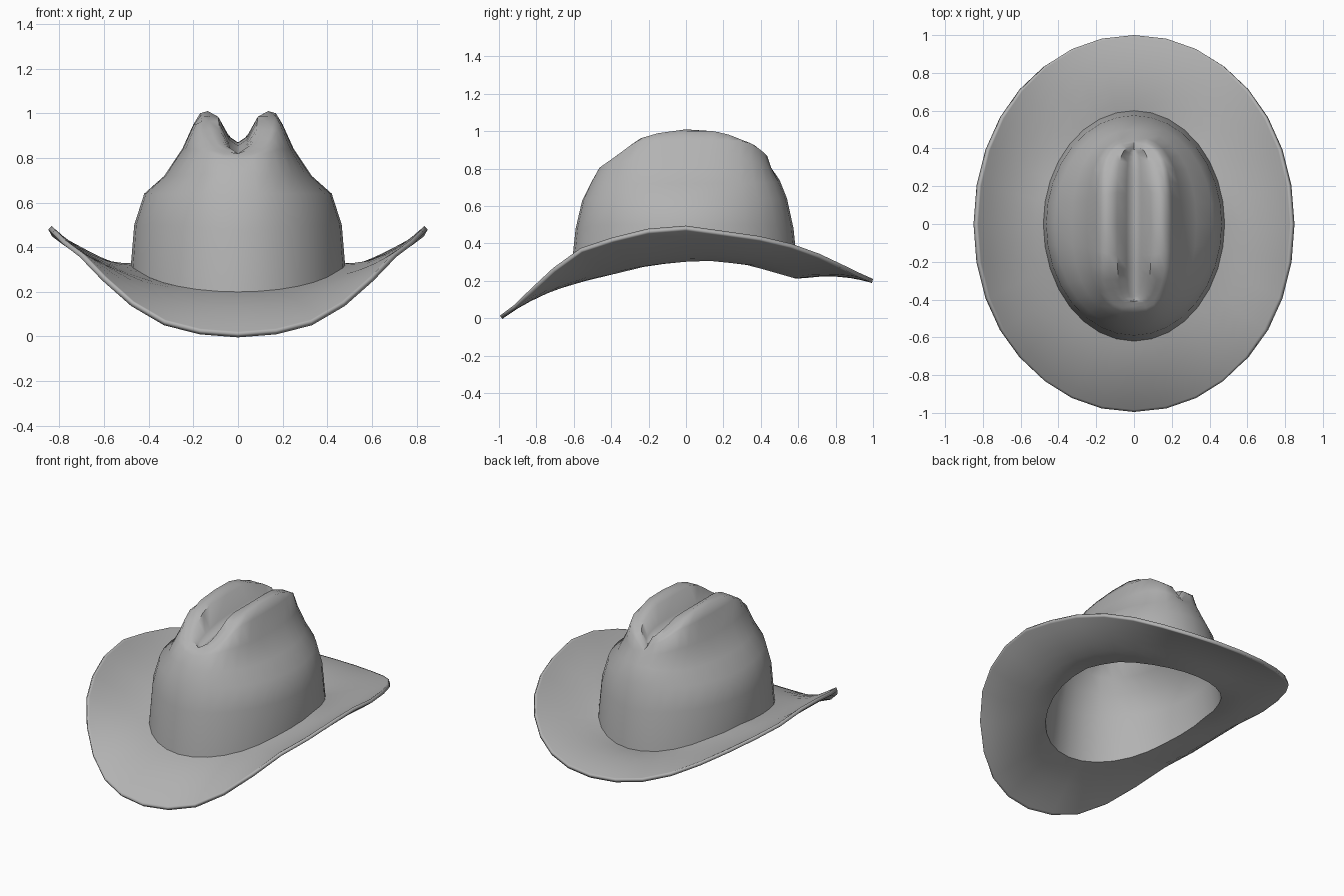
import bpy, bmesh, math

SEGMENTS = 32

if "Cube" in bpy.data.objects:
    bpy.data.objects.remove(bpy.data.objects["Cube"])

felt = bpy.data.materials.new("grey felt")
felt.use_nodes = True
felt.diffuse_color = (0.45, 0.45, 0.45, 1)
felt.node_tree.nodes["Principled BSDF"].inputs["Base Color"].default_value = (0.45, 0.45, 0.45, 1)


def lerp_profile(points, v):
    """Height at v along a list of (position, height) points."""
    if v <= points[0][0]:
        return points[0][1]
    for (a, za), (b, zb) in zip(points, points[1:]):
        if v <= b:
            return za + (zb - za) * (v - a) / (b - a)
    return points[-1][1]


# Lengthwise profiles: brim edge, brim root, crown outline and top crease
EDGE = [(-1, 0.01), (-0.9, 0.085), (-0.75, 0.24), (-0.55, 0.385), (-0.25, 0.475), (0, 0.495),
        (0.39, 0.44), (0.6, 0.39), (0.75, 0.33), (0.9, 0.255), (1, 0.21)]
ROOT = [(-0.62, 0.2), (-0.45, 0.24), (-0.2, 0.3), (0.1, 0.33), (0.35, 0.3), (0.6, 0.23)]
OUTLINE = [(-0.56, 0.62), (-0.47, 0.8), (-0.37, 0.87), (-0.25, 0.96), (-0.08, 1.01), (0.1, 1.01),
           (0.22, 0.985), (0.36, 0.93), (0.45, 0.86), (0.53, 0.7)]
CREASE = [(-0.4, 0.81), (-0.15, 0.86), (0.1, 0.875), (0.3, 0.865), (0.4, 0.84)]


def oval(width, front, back, power=1.0):
    """Egg-shaped ring of (x, y); a power below 1 squares it off."""
    ring = []
    for i in range(SEGMENTS):
        a = 2 * math.pi * i / SEGMENTS
        c, s = math.cos(a), math.sin(a)
        x = math.copysign(abs(c) ** power, c) * width
        y = math.copysign(abs(s) ** power, s) * (back if s > 0 else front)
        ring.append((x, y))
    return ring


rings = []
root = oval(0.48, 0.62, 0.6)
edge = oval(0.835, 0.995, 1.0, 0.97)

# Brim, from the curled edge in to the crown
for t in (1, 0.97, 0.85, 0.7, 0.5, 0.3, 0.12):
    ring = []
    for (x0, y0), (x1, y1) in zip(root, edge):
        z0, z1 = lerp_profile(ROOT, y0), lerp_profile(EDGE, y1)
        side = (x1 / 0.835) ** 2
        bow = 4 * t * (1 - t) * (0.025 - 0.065 * side)
        ring.append((x0 + (x1 - x0) * t, y0 + (y1 - y0) * t, z0 + (z1 - z0) * t + bow))
    rings.append(ring)
rings.append([(x, y, lerp_profile(ROOT, y)) for x, y in root])

# Crown wall and ridges: width, front, back, squareness, height at sides, height at ends
LEVELS = [(0.465, 0.59, 0.575, 1, 0.5, 0.48),
          (0.42, 0.555, 0.54, 0.98, 0.64, 0.64),
          (0.33, 0.51, 0.5, 0.9, 0.72, 0.74),
          (0.25, 0.47, 0.46, 0.8, 0.84, 0.79),
          (0.2, 0.45, 0.44, 0.7, 0.95, 0.81),
          (0.17, 0.435, 0.425, 0.65, 1.0, 0.82),
          (0.135, 0.42, 0.415, 0.6, 1.01, 0.82),
          (0.09, 0.41, 0.405, 0.55, 0.985, 0.82)]
for width, front, back, power, z_side, z_end in LEVELS:
    ring = []
    for x, y in oval(width, front, back, power):
        blend = min(1, abs(x) / width * 1.3)
        z = z_end + (z_side - z_end) * blend
        ring.append((x, y, min(z, lerp_profile(OUTLINE, y))))
    rings.append(ring)

# Crease down the middle of the top
for width, lift in ((0.04, 0.025), (0.004, 0)):
    ring = []
    for x, y in oval(width, 0.4, 0.395, 0.55):
        ring.append((x, y, lerp_profile(CREASE, y) + lift * min(1, abs(x) / width)))
    rings.append(ring)

# Skin the rings into one shell
bm = bmesh.new()
loops = [[bm.verts.new(p) for p in ring] for ring in rings]
for outer, inner in zip(loops, loops[1:]):
    for i in range(SEGMENTS):
        j = (i + 1) % SEGMENTS
        bm.faces.new((outer[i], outer[j], inner[j], inner[i]))
# Close the crease with a strip of quads between its two sides
last, half = loops[-1], SEGMENTS // 2
quarter = SEGMENTS // 4
for k in range(-quarter, quarter):
    a, b = last[k % SEGMENTS], last[(k + 1) % SEGMENTS]
    c, d = last[(half - k - 1) % SEGMENTS], last[(half - k) % SEGMENTS]
    corners = list(dict.fromkeys((a, b, c, d)))
    if len(corners) > 2:
        bm.faces.new(corners)

mesh = bpy.data.meshes.new("hat")
bm.to_mesh(mesh)
bm.free()
mesh.materials.append(felt)
hat = bpy.data.objects.new("hat", mesh)
bpy.context.collection.objects.link(hat)

# Felt thickness on the inside
shell = hat.modifiers.new("thickness", "SOLIDIFY")
shell.thickness = 0.022
shell.offset = -1

bpy.context.view_layer.objects.active = hat
hat.select_set(True)
bpy.ops.object.shade_smooth_by_angle(angle=math.radians(60))
